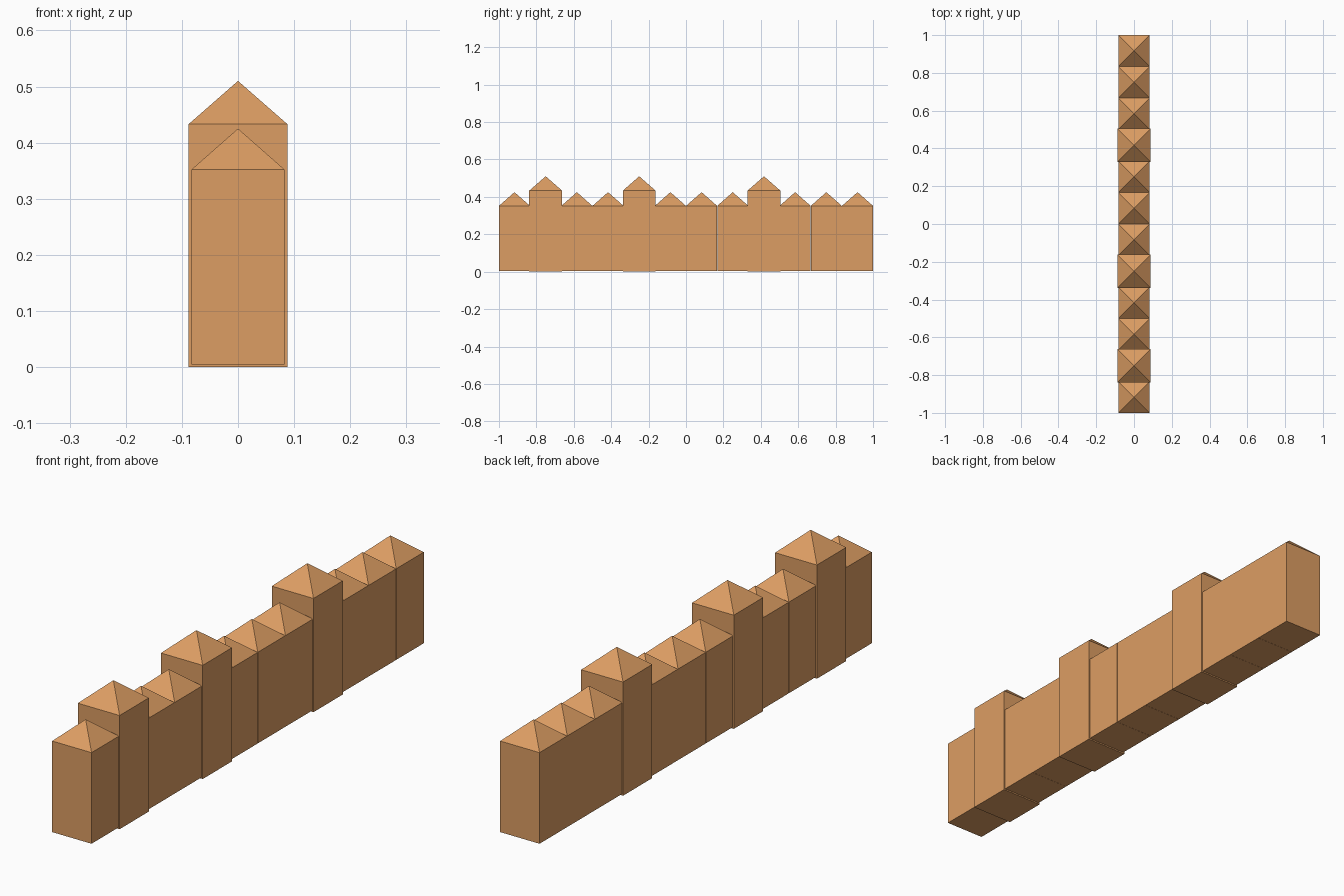
import bpy, bmesh

if "Cube" in bpy.data.objects:
    bpy.data.objects.remove(bpy.data.objects["Cube"])

wood = bpy.data.materials.new("warm tan wood")
wood.diffuse_color = (0.72, 0.34, 0.125, 1)
wood.use_nodes = True
wood.node_tree.nodes["Principled BSDF"].inputs["Base Color"].default_value = wood.diffuse_color


def make_post(name, y, half, base, eave, apex):
    """Square post with a pyramid cap, lofted from two square rings to a point."""
    bm = bmesh.new()
    corners = [(-half, -half), (half, -half), (half, half), (-half, half)]
    low = [bm.verts.new((cx, cy, base)) for cx, cy in corners]
    high = [bm.verts.new((cx, cy, eave)) for cx, cy in corners]
    tip = bm.verts.new((0, 0, apex))
    bm.faces.new(low[::-1])
    for i in range(4):
        j = (i + 1) % 4
        bm.faces.new((low[i], low[j], high[j], high[i]))
        bm.faces.new((high[i], high[j], tip))
    mesh = bpy.data.meshes.new(name)
    bm.to_mesh(mesh)
    bm.free()
    mesh.materials.append(wood)
    post = bpy.data.objects.new(name, mesh)
    post.location.y = y
    bpy.context.collection.objects.link(post)


# Row of twelve posts, three of them taller and slightly wider
COUNT, HALF = 12, 0.083
TALL = {1, 4, 8}
step = (2 - 2 * HALF) / (COUNT - 1)
for i in range(COUNT):
    y = -1 + HALF + i * step
    if i in TALL:
        make_post(f"tall_post_{i + 1}", y, 0.088, 0.0, 0.433, 0.51)
    else:
        make_post(f"short_post_{i + 1}", y, HALF, 0.005, 0.352, 0.425)
